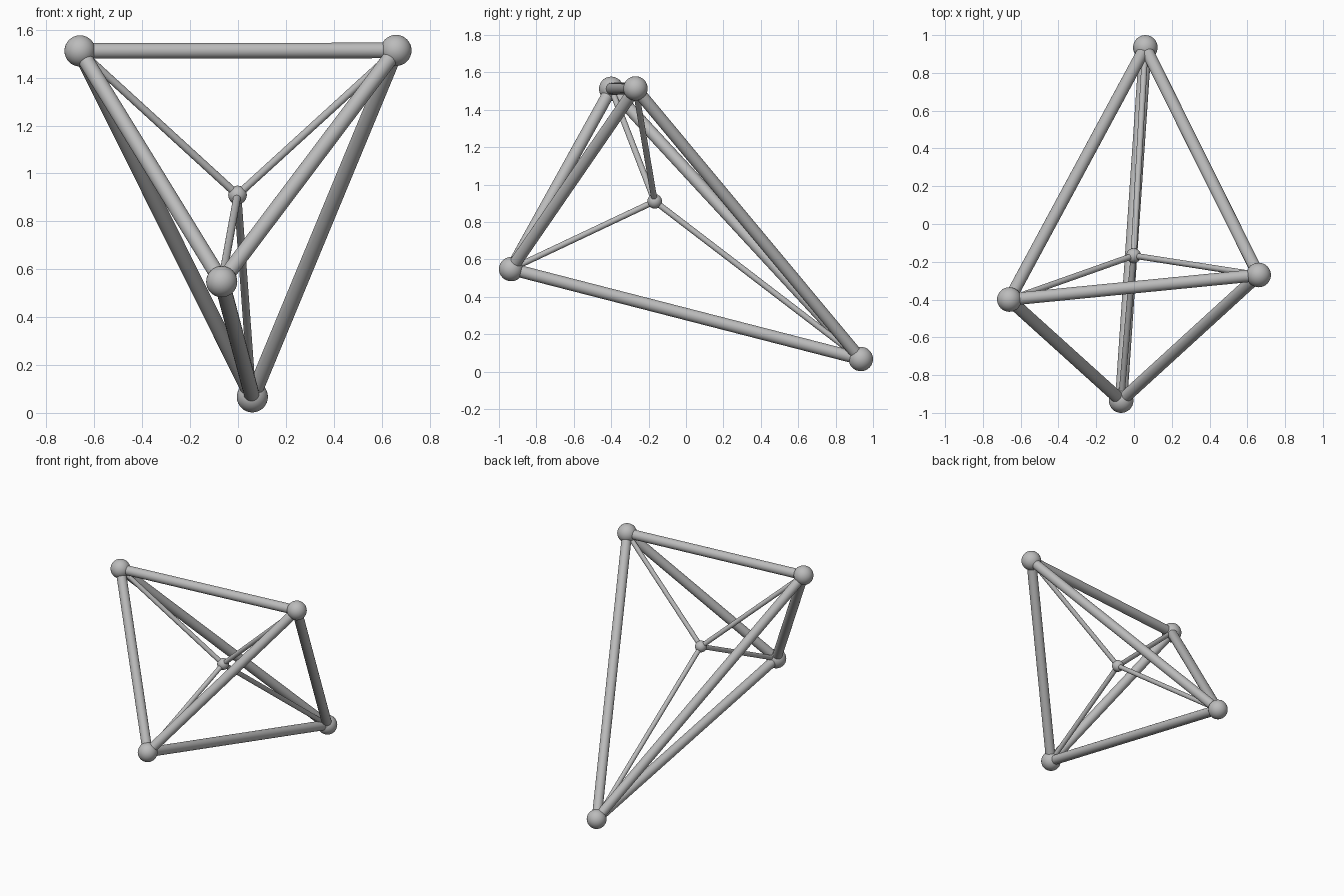
import bpy
from mathutils import Vector
from itertools import combinations

cube = bpy.data.objects.get("Cube")
if cube:
    bpy.data.objects.remove(cube, do_unlink=True)

# Single grey material
GREY = (0.5, 0.5, 0.5, 1.0)
grey = bpy.data.materials.new("plain grey")
grey.diffuse_color = GREY
grey.use_nodes = True
grey.node_tree.nodes["Principled BSDF"].inputs["Base Color"].default_value = GREY


def finish(name):
    ob = bpy.context.object
    ob.name = name
    ob.data.materials.append(grey)
    bpy.ops.object.shade_smooth_by_angle()


def ball(name, centre, radius):
    bpy.ops.mesh.primitive_uv_sphere_add(segments=32, ring_count=16,
                                         radius=radius, location=centre)
    finish(name)


def rod(name, a, b, radius):
    d = b - a
    bpy.ops.mesh.primitive_cylinder_add(
        vertices=32, radius=radius, depth=d.length, location=(a + b) / 2,
        rotation=d.to_track_quat('Z', 'Y').to_euler())
    finish(name)


# Corners of the tetrahedron and the hub at their average
corners = {
    "top_right": Vector((-0.66, -0.40, 1.512)),
    "top_left": Vector((0.66, -0.27, 1.514)),
    "front": Vector((-0.068, -0.935, 0.548)),
    "back": Vector((0.06, 0.935, 0.067)),
}
hub = sum(corners.values(), Vector()) / 4

# Corner balls and thin spokes to the hub
for name, p in corners.items():
    ball(name + "_ball", p, 0.065)
    rod(name + "_spoke", hub, p, 0.016)
ball("hub_ball", hub, 0.039)

# Thick edge rods between every pair of corners
for (n1, p1), (n2, p2) in combinations(corners.items(), 2):
    rod(f"{n1}_to_{n2}_rod", p1, p2, 0.0325)
